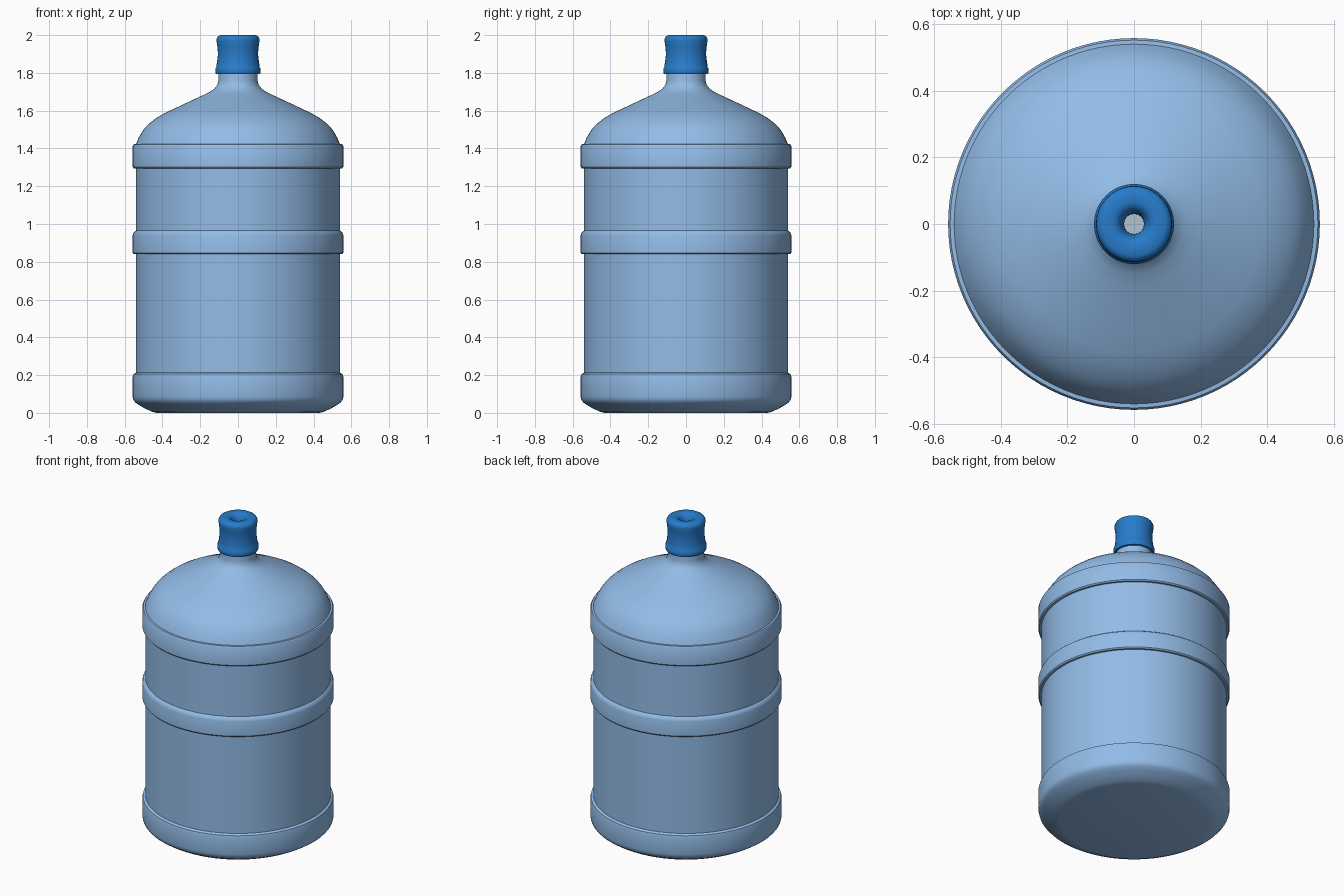
import bpy, bmesh, math

if "Cube" in bpy.data.objects:
    bpy.data.objects.remove(bpy.data.objects["Cube"])

SEGMENTS = 96


def material(name, color):
    mat = bpy.data.materials.new(name)
    mat.diffuse_color = color
    mat.use_nodes = True
    mat.node_tree.nodes["Principled BSDF"].inputs["Base Color"].default_value = mat.diffuse_color
    return mat


def lathe(name, profile, mat):
    """Revolve (radius, height) points about z; a zero radius makes a pole."""
    bm = bmesh.new()
    pts = [bm.verts.new((r, 0, z)) for r, z in profile]
    edges = [bm.edges.new(pair) for pair in zip(pts, pts[1:])]
    bmesh.ops.spin(bm, geom=pts + edges, cent=(0, 0, 0), axis=(0, 0, 1),
                   angle=math.tau, steps=SEGMENTS, use_duplicate=False)
    bmesh.ops.remove_doubles(bm, verts=bm.verts, dist=1e-5)
    bmesh.ops.recalc_face_normals(bm, faces=bm.faces)
    mesh = bpy.data.meshes.new(name)
    bm.to_mesh(mesh)
    bm.free()
    mesh.materials.append(mat)
    obj = bpy.data.objects.new(name, mesh)
    bpy.context.collection.objects.link(obj)
    bpy.ops.object.select_all(action='DESELECT')
    obj.select_set(True)
    bpy.context.view_layer.objects.active = obj
    bpy.ops.object.shade_smooth_by_angle(angle=math.radians(40))
    return obj


def band(z0, z1, wall=0.54, rim=0.558):
    """Raised hoop: crisp lower lip, rounded upper edge."""
    return [(wall, z0), (rim - 0.006, z0), (rim, z0 + 0.007),
            (rim, z1 - 0.025), (rim - 0.005, z1 - 0.01), (wall, z1)]


plastic = material("bottle_plastic", (0.29, 0.5, 0.8, 1))
cap_blue = material("cap_blue", (0.02, 0.2, 0.6, 1))
plug_pale = material("plug_pale", (0.45, 0.55, 0.65, 1))

# Bottle: foot, two hoops, domed shoulder and neck
foot = [(0, 0), (0.43, 0), (0.455, 0.006), (0.49, 0.022), (0.52, 0.039),
        (0.542, 0.054), (0.554, 0.068), (0.558, 0.085), (0.558, 0.19),
        (0.554, 0.205), (0.54, 0.213)]
shoulder_hoop = [(0.54, 1.295), (0.552, 1.295), (0.558, 1.302),
                 (0.558, 1.412), (0.552, 1.422), (0.54, 1.423)]
shoulder = [(0.528, 1.452), (0.51, 1.485), (0.492, 1.51), (0.466, 1.535),
            (0.43, 1.563), (0.386, 1.588), (0.32, 1.619), (0.25, 1.652),
            (0.19, 1.68), (0.15, 1.699), (0.123, 1.718), (0.109, 1.737),
            (0.104, 1.76), (0.104, 1.85), (0, 1.85)]
lathe("bottle", foot + band(0.84, 0.965) + shoulder_hoop + shoulder, plastic)

# Cap: flared skirt, narrow waist, rounded top with a central recess
lathe("cap", [(0.1, 1.793), (0.116, 1.793), (0.12, 1.8), (0.12, 1.822),
              (0.115, 1.83), (0.111, 1.86), (0.107, 1.89), (0.107, 1.915),
              (0.11, 1.945), (0.114, 1.97), (0.113, 1.982), (0.107, 1.993),
              (0.095, 2.0), (0.065, 2.0), (0.052, 1.996), (0.042, 1.986),
              (0.034, 1.968), (0.03, 1.945), (0.03, 1.92)], cap_blue)

# Pale plug in the floor of the recess
lathe("cap_plug", [(0.031, 1.92), (0.031, 1.93), (0, 1.93)], plug_pale)
